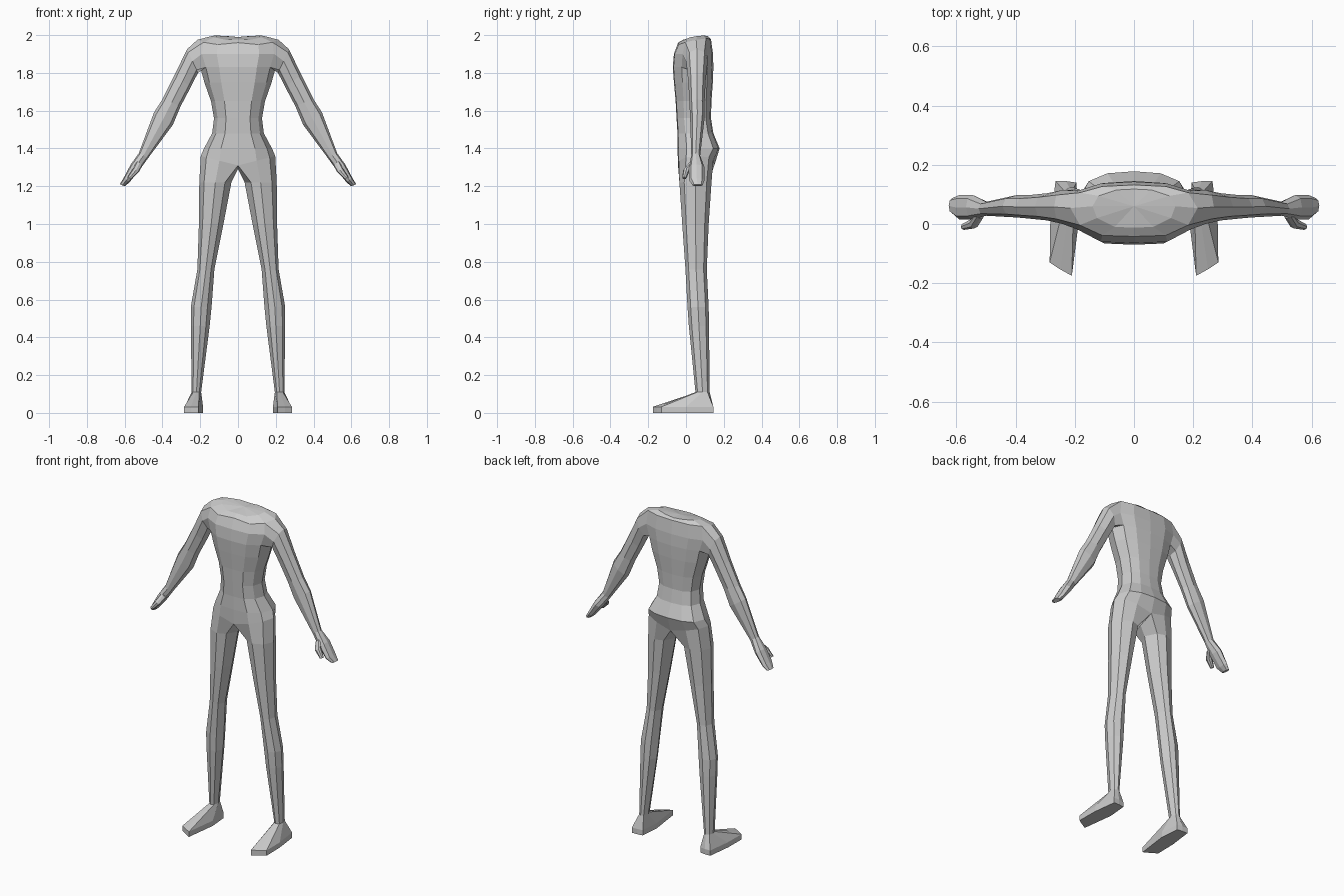
import bpy, bmesh

skin = bpy.data.materials.new("plain grey")
skin.diffuse_color = (0.6, 0.6, 0.6, 1)

bm = bmesh.new()


def ring(points):
    return [bm.verts.new(p) for p in points]


def bridge(a, b, closed=True, skip=()):
    n = len(a)
    for i in range(n if closed else n - 1):
        if i not in skip:
            j = (i + 1) % n
            bm.faces.new((a[i], a[j], b[j], b[i]))


# Torso: half rings from front centre round the side to back centre
TX = (0, .5, .85, 1, .85, .5, 0)
TY = (0, .02, .22, .55, .85, .97, 1)
TORSO = [  # z, side rise, half width, front y, back y
    (1.31, .05, .197, -.042, .150), (1.40, 0, .180, -.045, .178),
    (1.48, 0, .137, -.045, .145), (1.56, 0, .127, -.050, .132),
    (1.65, 0, .143, -.055, .135), (1.75, 0, .178, -.064, .142),
    (1.83, 0, .200, -.070, .145), (1.90, 0, .225, -.064, .143),
    (1.95, .02, .215, -.042, .132)]
torso = []
for z, rise, w, yf, yb in TORSO:
    torso.append(ring((w * fx, yf + (yb - yf) * fy, z + rise * fx)
                      for fx, fy in zip(TX, TY)))
for v, dz in zip(torso[-1], (.01, -.01, -.005, .005, .015, .02, .03)):
    v.co.z += dz
for k in range(len(torso) - 1):
    bridge(torso[k], torso[k + 1], False, (2, 3) if k in (6, 7) else ())

# Closed neck and shoulder top
neck = ring([(0, -.012, 1.977), (.065, -.01, 1.975), (.125, .02, 1.988),
             (.14, .06, 1.995), (.12, .095, 1.998), (.06, .115, 1.995), (0, .118, 1.99)])
bridge(torso[-1], neck, False)
mid = bm.verts.new((0, .06, 1.99))
for i in range(6):
    bm.faces.new((neck[i], neck[i + 1], mid))

# Leg: the bottom torso ring plus a crotch point continues down to the foot
LX = (.2, .5, .85, 1, .85, .5, .2, 0)
LY = (.12, 0, .15, .5, .85, 1, .9, .5)
LEG = [  # z, inner x, outer x, front y, back y
    (1.22, .035, .205, -.035, .135), (1.00, .077, .207, -.020, .120),
    (.76, .125, .215, -.003, .110), (.56, .140, .250, .008, .120),
    (.46, .150, .250, .015, .122), (.11, .195, .245, .050, .125)]
prev = torso[0] + [bm.verts.new((0, .05, 1.29))]
for z, xi, xo, yf, yb in LEG:
    cur = ring((xi + (xo - xi) * fx, yf + (yb - yf) * fy, z) for fx, fy in zip(LX, LY))
    bridge(prev, cur)
    prev = cur

# Foot: wedge to the toe with a thin upright sole edge
FOOT = [(.21, -.175), (.25, -.153), (.285, -.13), (.283, 0),
        (.265, .145), (.23, .145), (.195, .14), (.185, .02)]
for z in (.032, 0):
    cur = ring((x, y, z) for x, y in FOOT)
    bridge(prev, cur)
    prev = cur
bm.faces.new(prev)

# Arm and hand: grown out of the opening left in the torso side
AU = (-.7, 0, .7, 1, .7, 0, -.7, -1)
AV = (-.75, -1, -.75, 0, .75, 1, .75, 0)


def arm_ring(lx, lz, hx, hz, y0, y1):
    pts = []
    for u, v in zip(AU, AV):
        t = (v + 1) / 2
        pts.append((lx + (hx - lx) * t, (y0 + y1) / 2 + u * (y1 - y0) / 2, lz + (hz - lz) * t))
    return ring(pts)


t6, t7, t8 = torso[6:9]
prev = [t6[2], t6[3], t6[4], t7[4], t8[4], t8[3], t8[2], t7[2]]
ARM = [  # lower x z, upper x z, front y, back y
    (.212, 1.80, .270, 1.925, .000, .115), (.250, 1.725, .335, 1.790, .012, .104),
    (.303, 1.625, .400, 1.660, .018, .098), (.345, 1.525, .445, 1.590, .022, .098),
    (.475, 1.350, .525, 1.375, .028, .075), (.522, 1.285, .568, 1.315, .015, .098),
    (.575, 1.220, .605, 1.245, .015, .098), (.600, 1.200, .626, 1.210, .035, .088)]
for row in ARM:
    cur = arm_ring(*row)
    bridge(prev, cur)
    prev = cur
bm.faces.new(prev)

# Thumb
prev = None
for row in ((.505, 1.31, .535, 1.335, .018, .05), (.525, 1.275, .555, 1.295, -.015, .022),
            (.565, 1.238, .585, 1.248, -.020, .002)):
    cur = arm_ring(*row)
    if prev:
        bridge(prev, cur)
    else:
        bm.faces.new(cur)
    prev = cur
bm.faces.new(prev)

# Mirror the half into the whole body
geo = bm.verts[:] + bm.edges[:] + bm.faces[:]
bmesh.ops.mirror(bm, geom=geo, axis='X', merge_dist=.0005)
bmesh.ops.remove_doubles(bm, verts=bm.verts, dist=.0005)
bmesh.ops.recalc_face_normals(bm, faces=bm.faces)
mesh = bpy.data.meshes.new("body")
bm.to_mesh(mesh)
bm.free()
mesh.materials.append(skin)
body = bpy.data.objects.new("body", mesh)
bpy.context.collection.objects.link(body)
